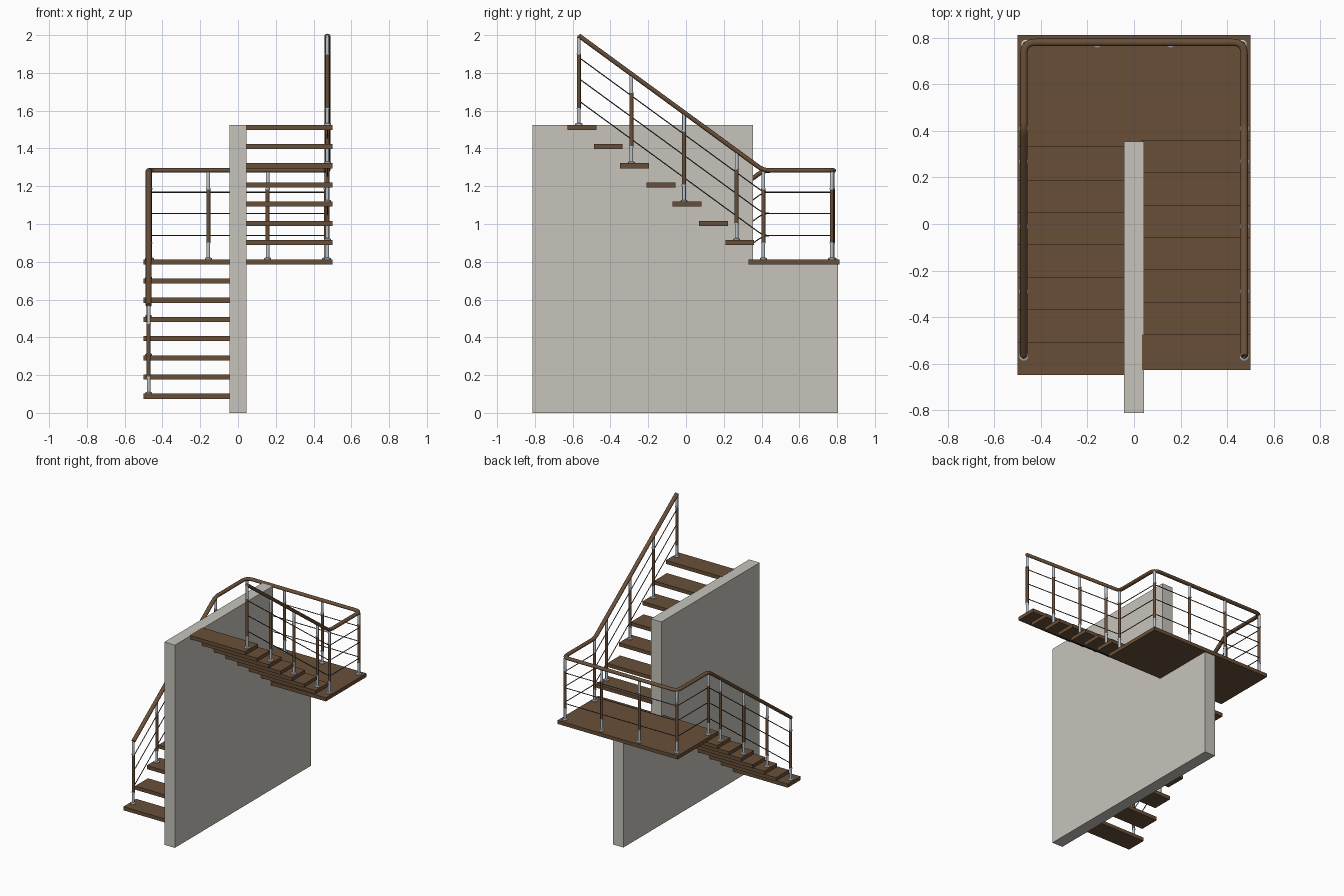
import bpy, bmesh
from math import cos, sin, tau
from mathutils import Vector

if "Cube" in bpy.data.objects:
    bpy.data.objects.remove(bpy.data.objects["Cube"])

RISE, GO, THICK = 1.525 / 15, 0.1392, 0.027
RAIL_H = 0.464
RX, RY, BEND = 0.473, 0.78, 0.41      # rail side, rail back, start of slope
SLOPE = RISE / GO


def material(name, rgb):
    m = bpy.data.materials.new(name)
    m.diffuse_color = (*rgb, 1)
    m.use_nodes = True
    m.node_tree.nodes["Principled BSDF"].inputs["Base Color"].default_value = m.diffuse_color
    return m


WOOD = material("brown_wood", (0.14, 0.078, 0.040))
METAL = material("polished_metal", (0.50, 0.55, 0.60))
CABLE = material("dark_steel", (0.07, 0.07, 0.075))
PLASTER = material("plaster", (0.57, 0.55, 0.50))


def finish(bm, name, mat, smooth=False):
    bmesh.ops.recalc_face_normals(bm, faces=bm.faces)
    me = bpy.data.meshes.new(name)
    bm.to_mesh(me)
    bm.free()
    me.materials.append(mat)
    ob = bpy.data.objects.new(name, me)
    bpy.context.collection.objects.link(ob)
    if smooth:
        bpy.context.view_layer.objects.active = ob
        ob.select_set(True)
        bpy.ops.object.shade_smooth_by_angle()
        ob.select_set(False)
    return ob


def box(name, lo, hi, mat):
    bm = bmesh.new()
    bmesh.ops.create_cube(bm, size=1)
    for v in bm.verts:
        v.co = Vector([(a + b) / 2 + c * (b - a) for a, b, c in zip(lo, hi, v.co)])
    return finish(bm, name, mat)


def sweep(name, pts, rw, rh, sides, mat):
    """Sweep an upright ellipse along a path."""
    bm = bmesh.new()
    rings = []
    for i, p in enumerate(pts):
        a = (p - pts[i - 1]).normalized() if i else None
        b = (pts[i + 1] - p).normalized() if i < len(pts) - 1 else None
        t = ((a or b) + (b or a)).normalized()
        side = t.cross(Vector((0, 0, 1))).normalized()
        up = side.cross(t)
        rings.append([bm.verts.new(p + side * rw * cos(tau * k / sides)
                                   + up * rh * sin(tau * k / sides)) for k in range(sides)])
    for r, s in zip(rings, rings[1:]):
        for k in range(sides):
            j = (k + 1) % sides
            bm.faces.new((r[k], r[j], s[j], s[k]))
    bm.faces.new(rings[0])
    bm.faces.new(rings[-1])
    return finish(bm, name, mat, True)


def rounded(pts, radii, n=8):
    """Round the corners of a polyline."""
    out = [pts[0]]
    for a, p, b, r in zip(pts, pts[1:], pts[2:], radii):
        s, e = p + (a - p).normalized() * r, p + (b - p).normalized() * r
        for i in range(n + 1):
            t = i / n
            out.append(s * (1 - t) ** 2 + p * 2 * t * (1 - t) + e * t * t)
    return out + [pts[-1]]


def turned(name, x, y, profile, mat, sides=16):
    """Vertical turned part from (radius, z) pairs."""
    bm = bmesh.new()
    rings = [[bm.verts.new((x + r * cos(tau * k / sides), y + r * sin(tau * k / sides), z))
              for k in range(sides)] for r, z in profile]
    for r, s in zip(rings, rings[1:]):
        for k in range(sides):
            j = (k + 1) % sides
            bm.faces.new((r[k], r[j], s[j], s[k]))
    bm.faces.new(rings[0])
    bm.faces.new(rings[-1])
    return finish(bm, name, mat, True)


# Central wall, and its low part under the landing
box("central_wall", (-0.044, -0.8125, 0), (0.044, 0.355, 1.524), PLASTER)
box("landing_wall", (-0.044, 0.355, 0), (0.044, 0.806, 8 * RISE - THICK), PLASTER)

# Landing and treads
LAND = 8 * RISE
box("landing", (-0.5, 0.33, LAND - THICK), (0.5, 0.8125, LAND), WOOD)
for k in range(7):
    y, z = -0.648 + GO * k, RISE * (k + 1)
    box(f"lower_tread_{k + 1}", (-0.5, y, z - THICK), (-0.035, y + 0.153, z), WOOD)
    y, z = 0.361 - GO * k, RISE * (k + 9)
    box(f"upper_tread_{k + 1}", (0.035, y - 0.153, z - THICK), (0.5, y, z), WOOD)

# Handrail and cables share one path, shifted down for the cables
RAIL_Z = LAND + RAIL_H + 0.006
END = -0.568


def path(drop, corner):
    z = RAIL_Z - drop
    d = (BEND - END) * SLOPE
    pts = [Vector(p) for p in ((-RX, END, z - d), (-RX, BEND, z), (-RX, RY, z),
                               (RX, RY, z), (RX, BEND, z), (RX, END, z + d))]
    return rounded(pts, (0.035, corner, corner, 0.035))


sweep("handrail", path(0, 0.05), 0.0155, 0.012, 16, WOOD)
for i, drop in enumerate((0.115, 0.227, 0.345)):
    sweep(f"cable_{i + 1}", path(drop, 0.03), 0.003, 0.003, 8, CABLE)


# Posts: flanged metal foot, wooden shaft, metal top pin
def post(name, x, y, base, top):
    shaft_lo, shaft_hi = base + 0.09, top - 0.10
    turned(name + "_foot", x, y, [(0.019, base), (0.019, base + 0.006), (0.0095, base + 0.010),
                                  (0.0095, shaft_lo - 0.006), (0.012, shaft_lo - 0.006),
                                  (0.012, shaft_lo)], METAL)
    turned(name + "_shaft", x, y, [(0.0105, shaft_lo), (0.0105, shaft_hi)], WOOD)
    turned(name + "_top", x, y, [(0.012, shaft_hi), (0.012, shaft_hi + 0.006),
                                 (0.0095, shaft_hi + 0.006), (0.0095, top - 0.01),
                                 (0.006, top)], METAL)


for side, s in (("left", -1), ("right", 1)):
    for i in range(4):
        k = 2 * i
        y = -0.5675 + GO * k
        base = RISE * (k + 1) if s < 0 else RISE * (15 - k)
        post(f"{side}_flight_post_{i + 1}", s * RX, y, base, RAIL_Z + s * (BEND - y) * SLOPE)
    post(f"{side}_landing_post", s * RX, BEND, LAND, RAIL_Z)
    post(f"{side}_corner_post", s * (RX - 0.008), RY - 0.008, LAND, RAIL_Z)
    post(f"{side}_back_post", s * 0.157, RY - 0.003, LAND, RAIL_Z)
